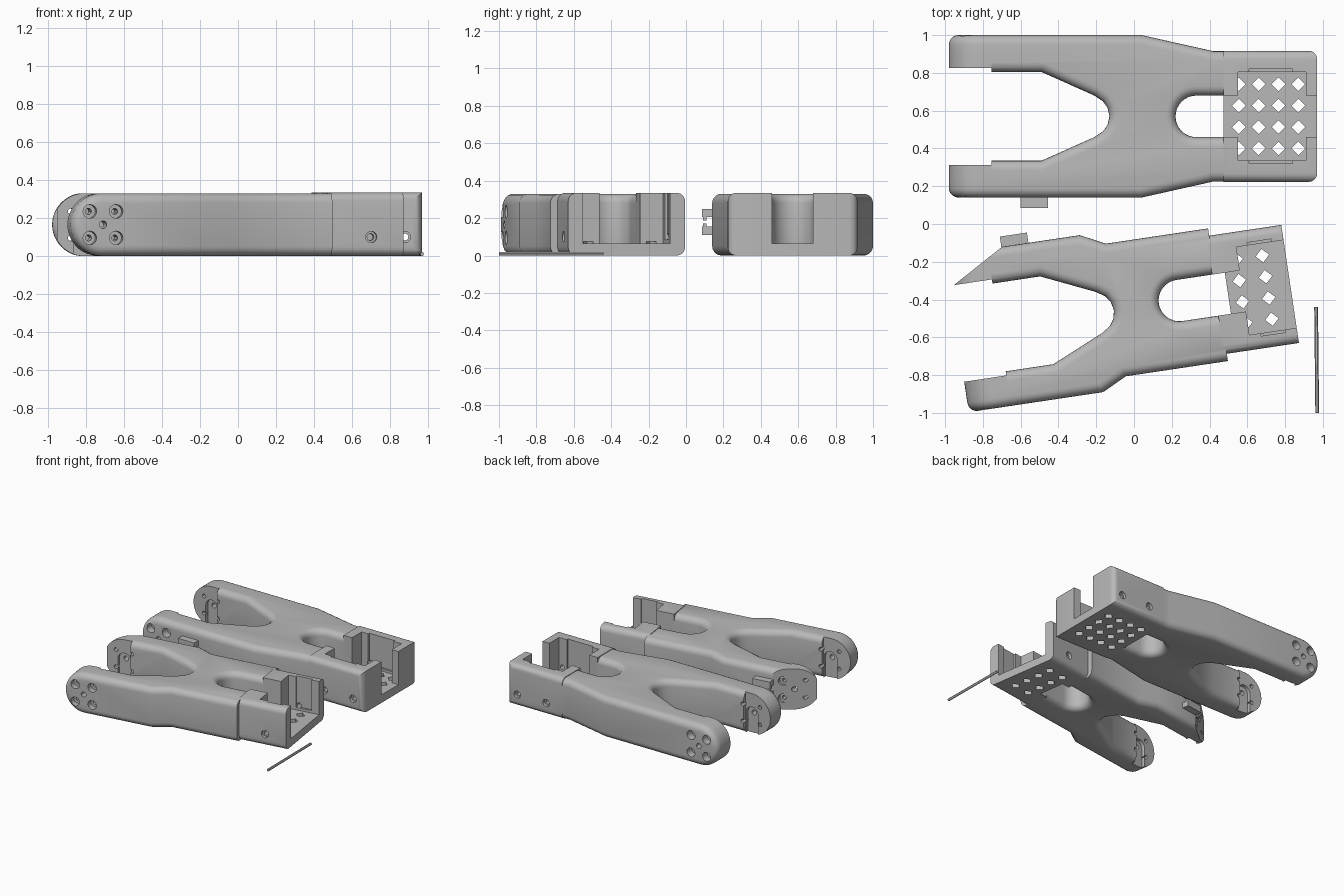
import bpy, bmesh, math
from mathutils import Matrix

cube = bpy.data.objects.get("Cube")
if cube:
    bpy.data.objects.remove(cube, do_unlink=True)

H = 0.33          # bracket height
R = H / 2         # arm tip radius
FLOOR = 0.065     # tray floor thickness

grey = bpy.data.materials.new("plain_grey")
grey.use_nodes = True
grey.diffuse_color = (0.48, 0.48, 0.48, 1)
grey.node_tree.nodes["Principled BSDF"].inputs["Base Color"].default_value = (0.48, 0.48, 0.48, 1)


def prism(name, pts, lo, hi, axis="z"):
    """Extrude a 2D outline along z, or along y for a side profile."""
    bm = bmesh.new()
    place = (lambda a, b, h: (a, b, h)) if axis == "z" else (lambda a, b, h: (a, h, b))
    face = bm.faces.new([bm.verts.new(place(a, b, lo)) for a, b in pts])
    ext = bmesh.ops.extrude_face_region(bm, geom=[face])
    move = place(0, 0, hi - lo)
    bmesh.ops.translate(bm, vec=move, verts=[v for v in ext["geom"] if isinstance(v, bmesh.types.BMVert)])
    bmesh.ops.recalc_face_normals(bm, faces=bm.faces)
    mesh = bpy.data.meshes.new(name)
    bm.to_mesh(mesh)
    bm.free()
    mesh.materials.append(grey)
    ob = bpy.data.objects.new(name, mesh)
    bpy.context.collection.objects.link(ob)
    return ob


def box(x0, x1, y0, y1, z0, z1, name="cutter"):
    return prism(name, [(x0, y0), (x1, y0), (x1, y1), (x0, y1)], z0, z1)


def ring(cx, cy, r, n, start=0.0, sweep=math.tau):
    return [(cx + r * math.cos(start + sweep * i / n), cy + r * math.sin(start + sweep * i / n)) for i in range(n)]


def combine(ob, other, op="DIFFERENCE"):
    """Apply a boolean and discard the helper object."""
    mod = ob.modifiers.new("cut", "BOOLEAN")
    mod.operation, mod.solver, mod.object = op, "EXACT", other
    graph = bpy.context.evaluated_depsgraph_get()
    mesh = bpy.data.meshes.new_from_object(ob.evaluated_get(graph))
    ob.modifiers.clear()
    ob.data = mesh
    bpy.data.objects.remove(other, do_unlink=True)


def round_edges(ob, width, rule):
    """Round the sharp edges that pass the rule."""
    bm = bmesh.new()
    bm.from_mesh(ob.data)
    bmesh.ops.remove_doubles(bm, verts=bm.verts, dist=1e-5)
    bmesh.ops.dissolve_limit(bm, angle_limit=0.01, verts=bm.verts, edges=bm.edges)
    edges = [e for e in bm.edges if e.calc_face_angle(0) > 0.7 and rule(e.verts[0].co, e.verts[1].co)]
    bmesh.ops.bevel(bm, geom=edges, offset=width, segments=5, profile=0.5, affect="EDGES", clamp_overlap=False)
    bm.to_mesh(ob.data)
    bm.free()


def finish(ob):
    bpy.ops.object.select_all(action="DESELECT")
    ob.select_set(True)
    bpy.context.view_layer.objects.active = ob
    bpy.ops.object.shade_smooth_by_angle(angle=math.radians(30))


def bracket(name, tip, arm_half, outer, crotch, neck, box_half, end, floor_start,
            pocket, closed, hole_rows, side_holes, clip, matrix, taper=False):
    # Forked body: half outline mirrored across its centre line
    c = crotch
    half = [(c, 0), (c - 0.01, 0.045), (c - 0.035, 0.08), (c - 0.08, 0.11), (c - 0.36, 0.235), (tip - 0.1, 0.235),
            (tip - 0.1, arm_half)] + outer + [(neck, outer[-1][1]), (neck, 0.11)]
    half += ring(0, 0, 0.11, 8, math.pi / 2, math.pi / 2) + [(-0.11, 0)]
    outline = half + [(x, -y) for x, y in reversed(half[1:-1])]
    body = prism(name, outline, -0.1, 0.5)
    cx = tip + R
    profile = ring(cx, R, R, 24, math.pi / 2, math.pi) + [(cx, 0), (1, 0), (1, H), (cx, H)]
    combine(body, prism("profile", profile, -1, 1, "y"), "INTERSECT")
    round_edges(body, 0.05, lambda a, b: (a.xy - b.xy).length > 1e-4 and not min(a.x, b.x) > neck - 0.001)

    # Tray block with floor, pocket and slot
    tray = box(neck - 0.015, end, -box_half, box_half, 0, H + 0.005, "tray")
    round_edges(tray, 0.045, lambda a, b: abs(a.x - b.x) > 0.1 or
                (closed and a.x > end - 0.01 and b.x > end - 0.01 and abs(a.z - b.z) > 0.1))
    cuts = [(0, pocket[0] + 0.01, 0.11, FLOOR), (pocket[0], pocket[1], 0.235, FLOOR),
            (pocket[0] + 0.06, pocket[0] + 0.29 if closed else pocket[0] + 0.19, 0.25, FLOOR + 0.02)]
    if floor_start > neck:
        cuts.append((0, floor_start, 0.11, -0.1))
    if closed:
        cuts.append((pocket[1] - 0.01, 1, 0.11, FLOOR))
    for x0, x1, w, z0 in cuts:
        combine(tray, box(x0, x1, -w, w, z0, 0.6))
    # Diamond ventilation holes in the floor
    for x in hole_rows:
        for y in (-0.17, -0.057, 0.057, 0.17):
            combine(tray, prism("cutter", ring(x, y, 0.036, 4), -0.1, FLOOR + 0.01))
    for x in side_holes:
        combine(tray, prism("cutter", ring(x, 0.1, 0.018, 16), -1, 1, "y"))
        for s in (-1, 1):
            lo, hi = sorted((s * (box_half - 0.025), s * 0.6))
            combine(tray, prism("cutter", ring(x, 0.1, 0.03, 16), lo, hi, "y"))
    combine(body, tray, "UNION")

    # Arm tips: flat inner pad, horn recess and screw holes
    pad = ring(cx, R, R, 24, math.pi / 2, math.pi) + [(cx, 0), (cx + 0.06, 0), (cx + 0.06, H), (cx, H)]
    arch = ring(cx, R, 0.055, 12, 0, math.pi) + [(cx - 0.055, R), (cx - 0.055, -0.1), (cx + 0.055, -0.1)]

    def across(pts, near, far, side):
        lo, hi = sorted((near * side, far * side))
        return prism("cutter", pts, lo, hi, "y")

    for s in (-1, 1):
        combine(body, across(pad, 0.257, 0.33, s), "UNION")
        # Trim the inner face back to the pad
        lo, hi = sorted((s * 0.2, s * 0.257))
        combine(body, box(tip - 0.1, cx + 0.06, lo, hi, -0.1, 0.5))
        combine(body, across(arch, 0.2, 0.285, s))
        combine(body, across(ring(cx, R, 0.02, 16), 0.2, 0.6, s))
        for dx in (-0.07, 0.07):
            for dz in (-0.07, 0.07):
                combine(body, across(ring(cx + dx, R + dz, 0.016, 12), 0.2, 0.6, s))
                combine(body, across(ring(cx + dx, R + dz, 0.036, 16), 0.37, 0.6, s))
    # Slanted outer face on one arm
    if taper:
        combine(body, prism("cutter", [(-0.85, 0.441), (-1.3, 0.181), (-1.3, 0.6), (-0.85, 0.6)], -0.1, 0.5))
    body.data.transform(matrix)
    finish(body)

    # Cable clip jaws on the arm side
    x0, side = clip
    lo, hi = sorted((side * (arm_half - 0.01), side * (arm_half + 0.055)))
    tooth = side * (arm_half + 0.03)
    for i, (z0, z1) in enumerate(((0.11, 0.155), (0.205, 0.25))):
        jaw = box(x0, x0 + 0.145, lo, hi, z0, z1, name + "_clip_jaw_" + str(i + 1))
        t0, t1 = sorted((tooth, side * (arm_half + 0.05)))
        z_in = (0.15, 0.172) if i == 0 else (0.188, 0.21)
        combine(jaw, box(x0 + 0.002, x0 + 0.143, t0, t1, *z_in), "UNION")
        jaw.data.transform(matrix)
        finish(jaw)


# Long bracket at the back, with a closed tray
bracket("back_bracket", -1.31, 0.43, [(-0.29, 0.43), (0.09, 0.345)], -0.46, 0.16, 0.347, 0.64, 0.15,
        (0.22, 0.58), True, (0.225, 0.33, 0.435, 0.54), (0.29, 0.55), (-0.93, -1),
        Matrix.Translation((0.33, 0.57, 0)))

# Short bracket at the front, turned slightly, with an open tray
bracket("front_bracket", -1.19, 0.42, [(-0.47, 0.42), (-0.34, 0.355)], -0.35, 0.207, 0.316, 0.593, 0.26,
        (0.34, 1.0), False, (0.33, 0.47), (0.42,), (-0.89, 1),
        Matrix.Translation((0.24, -0.405, 0)) @ Matrix.Rotation(math.radians(8.5), 4, "Z"), taper=True)

# Loose thin pin
pin = prism("loose_pin", ring(0, 0.01, 0.01, 12), -0.28, 0.28, "y")
pin.data.transform(Matrix.Translation((0.967, -0.72, 0)) @ Matrix.Rotation(math.radians(0.6), 4, "Z"))
finish(pin)
